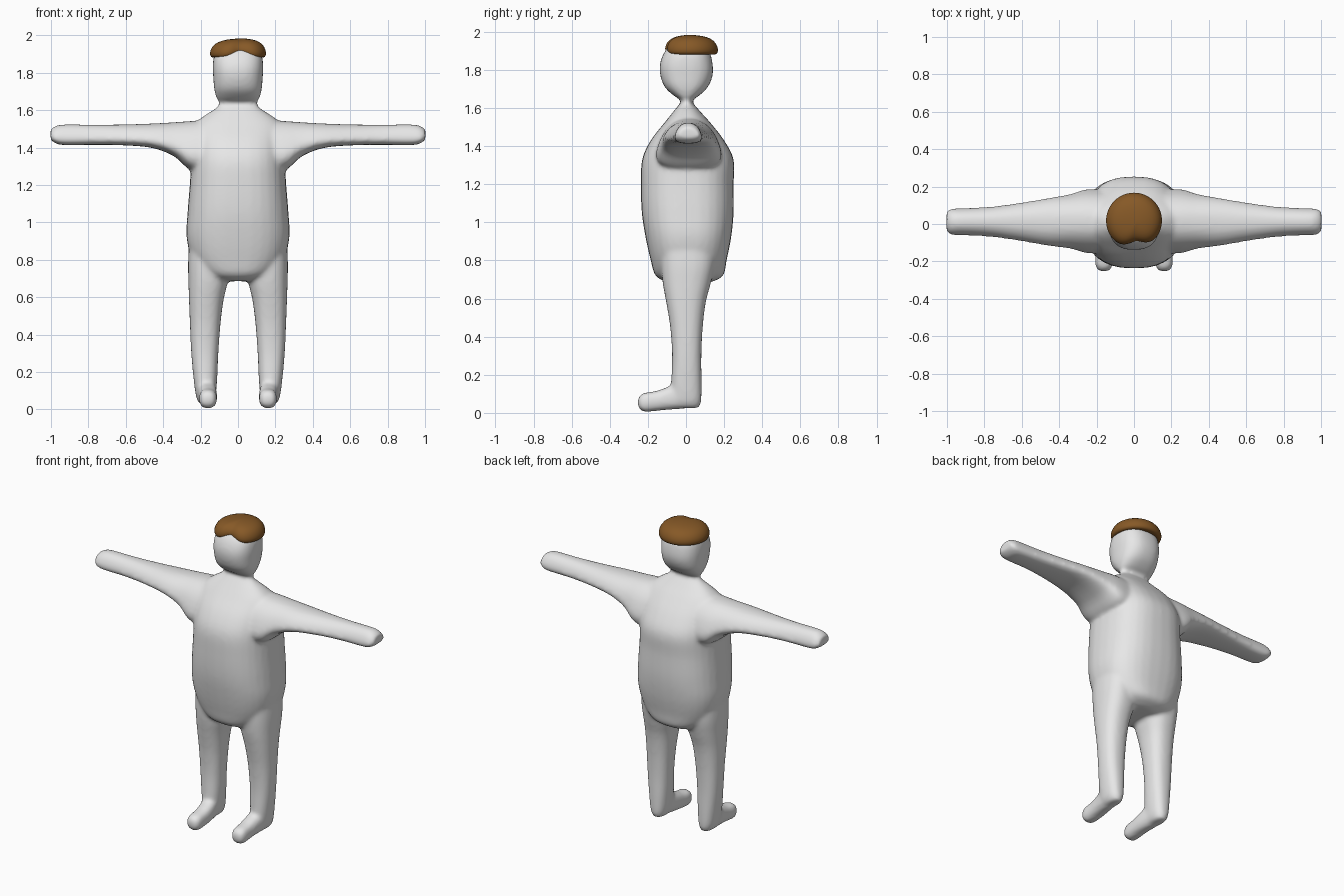
import bpy, bmesh, math
from mathutils import Vector

if "Cube" in bpy.data.objects:
    bpy.data.objects.remove(bpy.data.objects["Cube"])


def material(name, rgb):
    m = bpy.data.materials.new(name)
    m.diffuse_color = (*rgb, 1)
    m.use_nodes = True
    m.node_tree.nodes["Principled BSDF"].inputs["Base Color"].default_value = m.diffuse_color
    return m


grey = material("light grey", (0.8, 0.8, 0.8))
brown = material("hair brown", (0.24, 0.10, 0.02))


def make_object(name, bm, mat):
    bmesh.ops.recalc_face_normals(bm, faces=bm.faces)
    mesh = bpy.data.meshes.new(name)
    bm.to_mesh(mesh)
    bm.free()
    mesh.materials.append(mat)
    ob = bpy.data.objects.new(name, mesh)
    bpy.context.collection.objects.link(ob)
    for p in mesh.polygons:
        p.use_smooth = True
    return ob


def skin(bm, rings):
    """Join rings of points into a closed tube."""
    loops = [[bm.verts.new(p) for p in r] for r in rings]
    n = len(loops[0])
    for a, b in zip(loops, loops[1:]):
        for i in range(n):
            j = (i + 1) % n
            bm.faces.new((a[i], a[j], b[j], b[i]))
    bm.faces.new(loops[0][::-1])
    bm.faces.new(loops[-1])


def smooth_rows(rows, steps=4):
    """Catmull-Rom curve through the cross-section rows."""
    pts = [Vector(r) for r in rows]
    pts = [pts[0]] + pts + [pts[-1]]
    out = []
    for i in range(1, len(pts) - 2):
        p0, p1, p2, p3 = pts[i - 1:i + 3]
        for s in range(steps):
            t = s / steps
            out.append(0.5 * (2 * p1 + (p2 - p0) * t
                              + (2 * p0 - 5 * p1 + 4 * p2 - p3) * t * t
                              + (3 * p1 - p0 - 3 * p2 + p3) * t ** 3))
    return out + [pts[-1]]


def loft(bm, axis, rows, power=2.0, taper=0.0, side=1, n=32):
    """Rows are (position, a min, a max, b min, b max) along an axis."""
    rings = []
    for t, a0, a1, b0, b1 in smooth_rows(rows):
        ring = []
        for k in range(n):
            ang = 2 * math.pi * k / n
            c, s = math.cos(ang), math.sin(ang)
            c = math.copysign(abs(c) ** (2 / power), c)
            s = math.copysign(abs(s) ** (2 / power), s)
            a = (a0 + a1) / 2 + (a1 - a0) / 2 * c * (1 - taper * s)
            b = (b0 + b1) / 2 + (b1 - b0) / 2 * s
            x, y, z = {"z": (a, b, t), "x": (t, a, b), "y": (a, t, b)}[axis]
            ring.append((x * side, y, z))
        rings.append(ring)
    skin(bm, rings)


body = bmesh.new()

# Torso, pinched neck and head
trunk = [(0.685, .10, -.10, .13), (0.72, .18, -.16, .195), (0.80, .245, -.185, .213),
         (0.92, .275, -.212, .237), (1.05, .270, -.232, .25), (1.20, .258, -.237, .25),
         (1.33, .250, -.230, .25), (1.43, .245, -.185, .20), (1.52, .235, -.115, .13),
         (1.57, .180, -.075, .085), (1.61, .118, -.043, .05), (1.637, .102, -.025, .03),
         (1.665, .115, -.065, .07), (1.71, .127, -.112, .115), (1.77, .132, -.135, .14),
         (1.83, .135, -.137, .14), (1.89, .128, -.115, .125), (1.93, .10, -.08, .09),
         (1.945, .06, -.04, .05)]
loft(body, "z", [(z, -w, w, y0, y1) for z, w, y0, y1 in trunk], power=2.5)

# Arms, legs and feet on both sides
arm = [(0.08, -.14, .16, 1.30, 1.55), (0.24, -.145, .175, 1.275, 1.542),
       (0.34, -.122, .15, 1.352, 1.535), (0.46, -.108, .13, 1.398, 1.528),
       (0.62, -.082, .105, 1.412, 1.523), (0.78, -.062, .086, 1.414, 1.522),
       (0.93, -.056, .08, 1.413, 1.523), (0.975, -.054, .078, 1.422, 1.515),
       (1.002, -.04, .065, 1.442, 1.497)]
leg = [(0.90, .06, .26, -.13, .15), (0.78, .05, .267, -.13, .15),
       (0.68, .056, .265, -.122, .13), (0.58, .078, .262, -.104, .104),
       (0.45, .094, .257, -.083, .088), (0.30, .105, .25, -.073, .081),
       (0.15, .112, .236, -.078, .082), (0.06, .122, .222, -.075, .08),
       (0.025, .14, .20, -.06, .068)]
foot = [(0.05, .13, .21, .03, .12), (-0.04, .118, .218, .02, .155),
        (-0.10, .112, .212, .016, .135), (-0.16, .112, .208, .01, .114),
        (-0.22, .115, .207, .006, .105), (-0.252, .132, .19, .028, .082)]
for side in (1, -1):
    loft(body, "x", arm, power=2.6, taper=0.3, side=side)
    loft(body, "z", leg, power=2.4, side=side)
    loft(body, "y", foot, power=2.5, side=side)

body_ob = make_object("body", body, grey)
fuse = body_ob.modifiers.new("fuse", "REMESH")
fuse.mode = "VOXEL"
fuse.voxel_size = 0.011
fuse.use_smooth_shade = True
soften = body_ob.modifiers.new("soften", "SMOOTH")
soften.factor = 0.5
soften.iterations = 10

# Hair cap with a swept, notched fringe
hair = bmesh.new()
profile = [(.60, .02), (.92, .0), (1.0, .022), (.98, .05), (.85, .082), (.6, .1),
           (.3, .108), (.05, .11)]
rings = []
for r, h in profile:
    ring = []
    for k in range(40):
        ang = 2 * math.pi * k / 40
        d = (ang - 1.53 * math.pi) / 0.42
        notch = math.exp(-d * d)
        rad = (0.152 - 0.042 * notch) * r
        lift = 0.03 * notch * max(0, 1 - h / 0.09)
        x = rad * math.cos(ang) + 0.02 * (h / 0.11) * (1 - r)
        ring.append((x, 0.018 + rad * math.sin(ang), 1.873 + h + lift))
    rings.append(ring)
skin(hair, rings)
hair_ob = make_object("hair", hair, brown)
sub = hair_ob.modifiers.new("round", "SUBSURF")
sub.levels = sub.render_levels = 1
